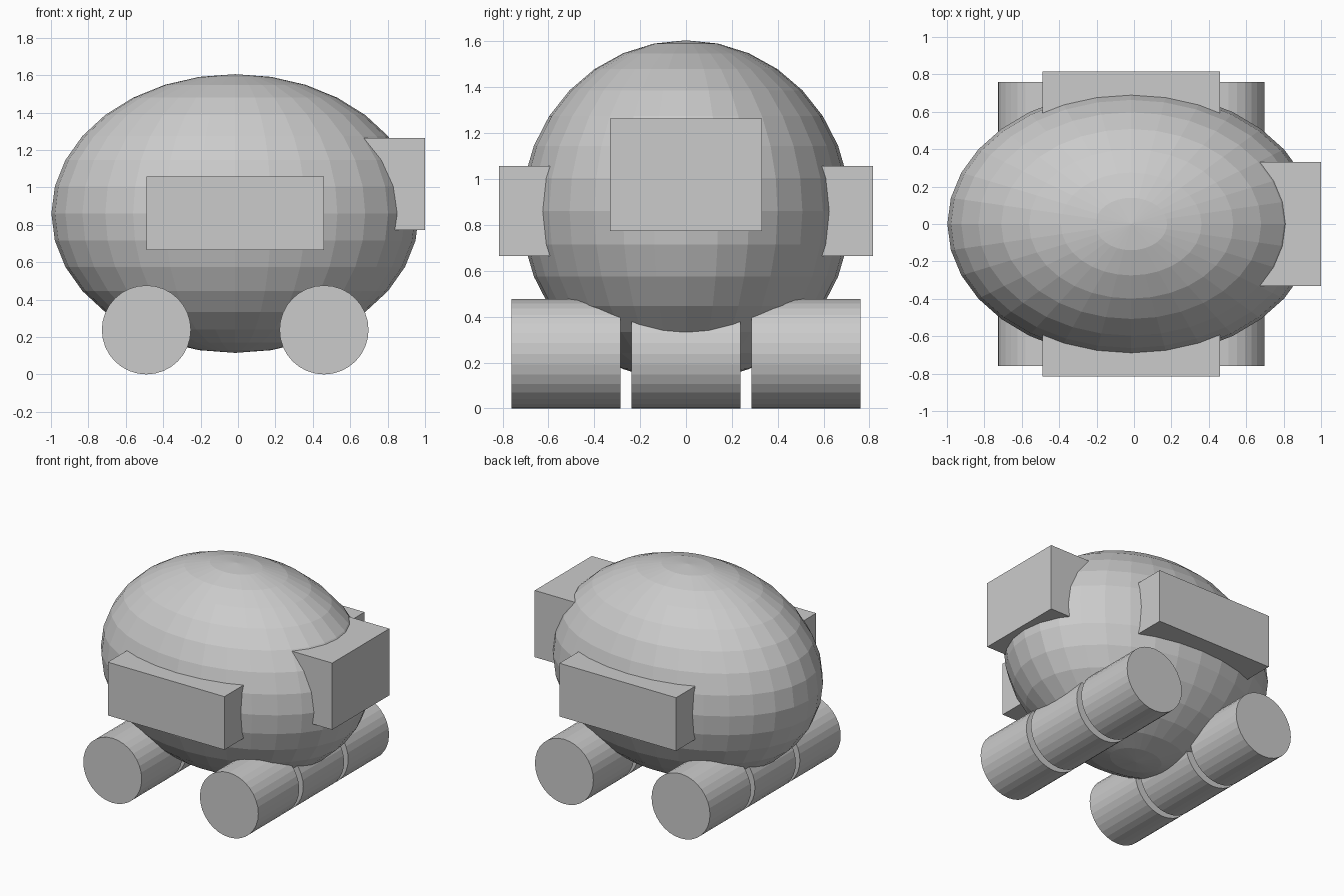
import bpy
import math

if "Cube" in bpy.data.objects:
    bpy.data.objects.remove(bpy.data.objects["Cube"])

grey = bpy.data.materials.new("light grey")
grey.diffuse_color = (0.6, 0.6, 0.6, 1)
grey.use_nodes = True
grey.node_tree.nodes["Principled BSDF"].inputs["Base Color"].default_value = grey.diffuse_color

CX = -0.015  # shared x centre of the body, side panels and rollers


def finish(name):
    obj = bpy.context.object
    obj.name = name
    obj.data.materials.append(grey)
    return obj


def box(name, low, high):
    bpy.ops.mesh.primitive_cube_add(
        size=1, location=[(a + b) / 2 for a, b in zip(low, high)])
    bpy.context.object.scale = [b - a for a, b in zip(low, high)]
    return finish(name)


# Egg-shaped body, faceted
bpy.ops.mesh.primitive_uv_sphere_add(segments=32, ring_count=16, radius=1,
                                     location=(CX, 0, 0.86))
bpy.context.object.scale = (0.983, 0.718, 0.745)
finish("body")

# Nose block on the +x end
box("nose_block", (0.62, -0.332, 0.773), (1.0, 0.332, 1.264))

# Side panels, front and back
for side, name in ((-1, "front_panel"), (1, "back_panel")):
    y0, y1 = sorted((side * 0.56, side * 0.815))
    box(name, (CX - 0.475, y0, 0.665), (CX + 0.475, y1, 1.057))

# Two rows of three rollers
for row, dx in (("left", -0.475), ("right", 0.475)):
    for place, y in (("front", -0.523), ("middle", 0), ("back", 0.523)):
        bpy.ops.mesh.primitive_cylinder_add(
            vertices=32, radius=0.238, depth=0.475,
            location=(CX + dx, y, 0.238), rotation=(math.pi / 2, 0, 0))
        finish(f"{row}_{place}_roller")
